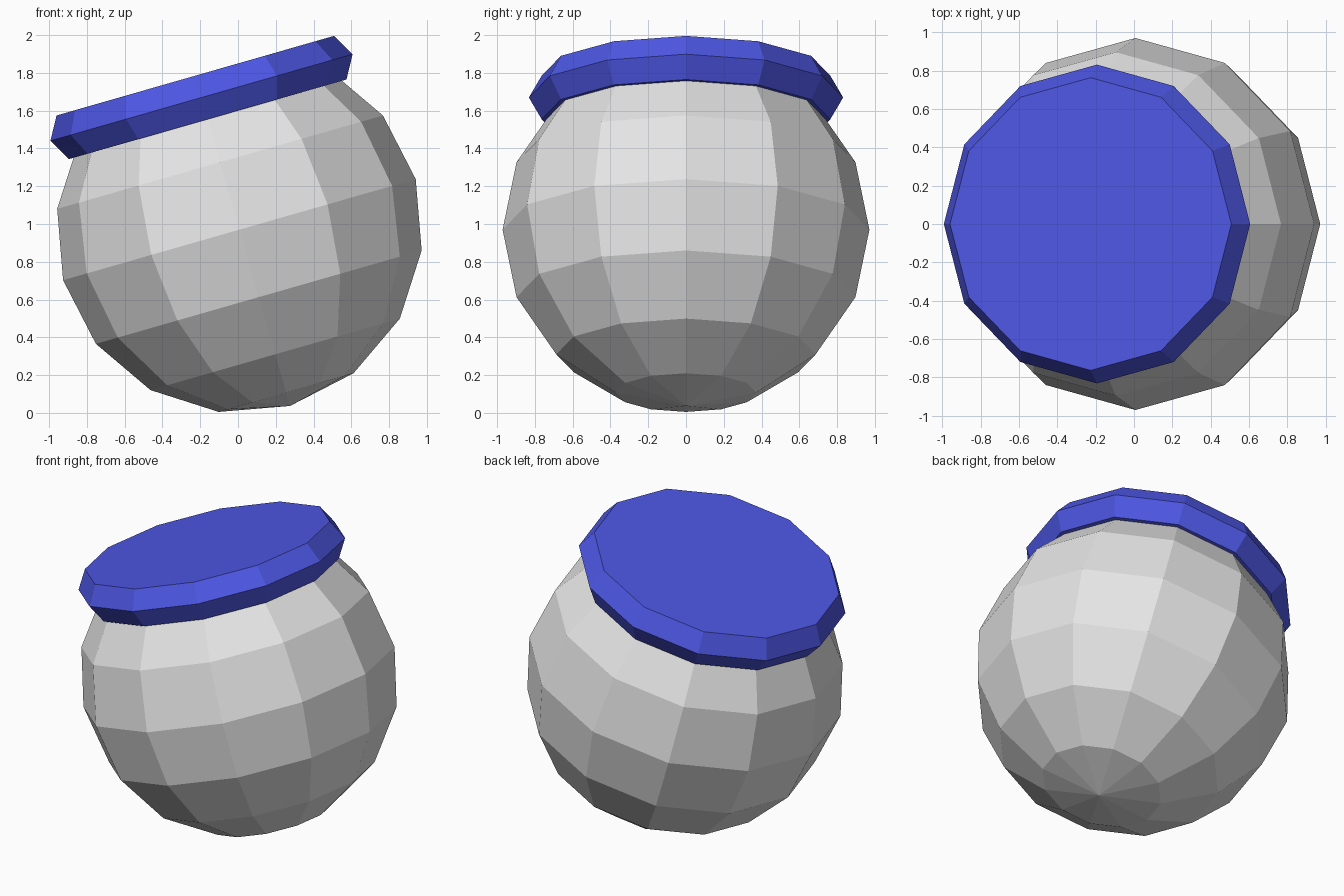
import bpy, bmesh, math
from mathutils import Matrix

if "Cube" in bpy.data.objects:
    bpy.data.objects.remove(bpy.data.objects["Cube"])

SIDES = 12
R = 0.971
TILT = math.radians(-16)
PLACE = Matrix.Translation((0.0075, 0, 0.97)) @ Matrix.Rotation(TILT, 4, 'Y')


def material(name, rgb):
    m = bpy.data.materials.new(name)
    m.diffuse_color = (*rgb, 1)
    m.use_nodes = True
    m.node_tree.nodes["Principled BSDF"].inputs["Base Color"].default_value = m.diffuse_color
    return m


def lathe(name, profile, mat):
    """Closed faceted solid from (radius, height) pairs, bottom to top."""
    bm = bmesh.new()
    rings = []
    for r, z in profile:
        if r == 0:
            rings.append([bm.verts.new((0, 0, z))] * SIDES)
        else:
            rings.append([bm.verts.new((r * math.cos(i * math.tau / SIDES),
                                        r * math.sin(i * math.tau / SIDES), z))
                          for i in range(SIDES)])
    for a, b in zip(rings, rings[1:]):
        for i in range(SIDES):
            j = (i + 1) % SIDES
            bm.faces.new(list(dict.fromkeys((a[i], a[j], b[j], b[i]))))
    bmesh.ops.recalc_face_normals(bm, faces=bm.faces)
    me = bpy.data.meshes.new(name)
    bm.to_mesh(me)
    bm.free()
    me.materials.append(mat)
    ob = bpy.data.objects.new(name, me)
    ob.matrix_world = PLACE
    bpy.context.collection.objects.link(ob)
    return ob


grey = material("light grey", (0.78, 0.78, 0.78))
blue = material("blue", (0.075, 0.095, 0.78))

# Round jar body: sphere rings every 22.5 degrees, cut off under the lid
body = [(0, -R)]
for k in range(-3, 3):
    a = math.radians(22.5 * k)
    body.append((R * math.cos(a), R * math.sin(a)))
body.append((0, body[-1][1]))
lathe("jar_body", body, grey)

# Lid with a ridged rim
lathe("lid", [(0, 0.608), (0.764, 0.608), (0.832, 0.728), (0.764, 0.848), (0, 0.848)], blue)
